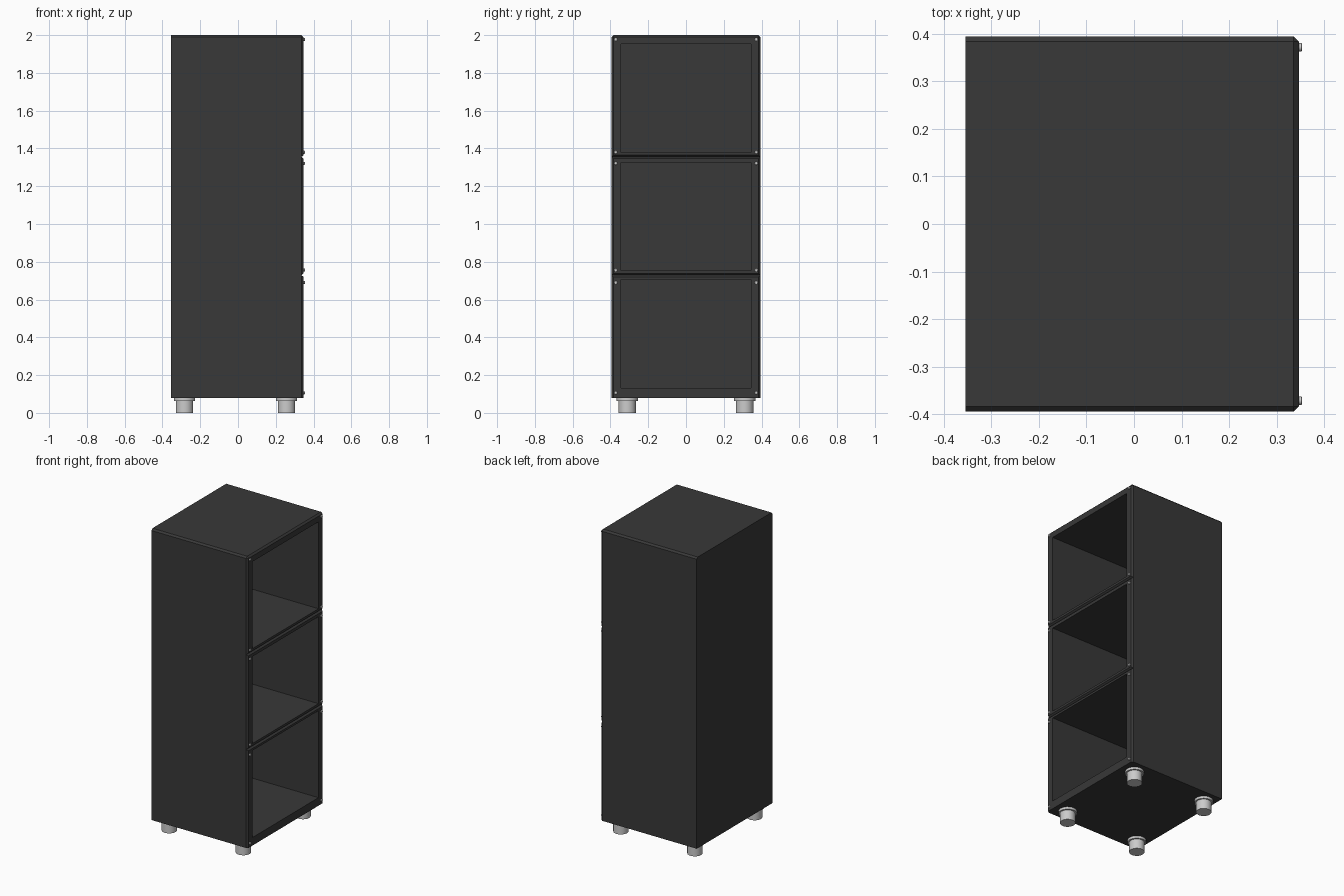
import bpy, bmesh
from math import pi
from mathutils import Matrix, Vector

if "Cube" in bpy.data.objects:
    bpy.data.objects.remove(bpy.data.objects["Cube"])

XB, XF, HY, Z0, Z1 = -0.355, 0.347, 0.395, 0.08, 2.0
dark = bpy.data.materials.new("dark_paint")
dark.diffuse_color = (0.04, 0.04, 0.04, 1)
dark.use_nodes = True
dark.node_tree.nodes["Principled BSDF"].inputs["Base Color"].default_value = dark.diffuse_color


def finish(bm, name, mat=None):
    bmesh.ops.recalc_face_normals(bm, faces=bm.faces)
    me = bpy.data.meshes.new(name)
    bm.to_mesh(me)
    bm.free()
    ob = bpy.data.objects.new(name, me)
    bpy.context.collection.objects.link(ob)
    if mat:
        me.materials.append(mat)
    return ob


def add_box(bm, lo, hi):
    lo, hi = Vector(lo), Vector(hi)
    m = Matrix.Translation((lo + hi) / 2) @ Matrix.Diagonal((*(hi - lo), 1))
    bmesh.ops.create_cube(bm, size=1, matrix=m)


def prism_y(bm, pts, half):
    # closed (x, z) outline extruded along y
    f = bm.faces.new([bm.verts.new((x, -half, z)) for x, z in pts])
    ext = bmesh.ops.extrude_face_region(bm, geom=[f])["geom"]
    vs = [v for v in ext if isinstance(v, bmesh.types.BMVert)]
    bmesh.ops.translate(bm, verts=vs, vec=(0, 2 * half, 0))


def lathe(name, profile, segs, matrices):
    # (radius, height) outline spun around z and copied to every matrix
    for i, m in enumerate(matrices):
        bm = bmesh.new()
        vs = [bm.verts.new((r, 0, h)) for r, h in profile]
        es = [bm.edges.new(p) for p in zip(vs, vs[1:])]
        bmesh.ops.spin(bm, geom=vs + es, axis=(0, 0, 1), cent=(0, 0, 0),
                       angle=2 * pi, steps=segs)
        bmesh.ops.remove_doubles(bm, verts=bm.verts, dist=1e-5)
        bmesh.ops.transform(bm, matrix=m, verts=bm.verts)
        ob = finish(bm, f"{name}_{i + 1}")
        bpy.ops.object.select_all(action='DESELECT')
        ob.select_set(True)
        bpy.context.view_layer.objects.active = ob
        bpy.ops.object.shade_smooth_by_angle()


# cabinet shell with chamfered front and upper side edges
bm = bmesh.new()
add_box(bm, (XB, -HY, Z0), (XF, HY, Z1))
edges = []
for e in bm.edges:
    a, b = (v.co for v in e.verts)
    front = min(a.x, b.x) > 0 and max(a.z, b.z) > 1
    top_side = min(a.z, b.z) > 1 and abs(a.y - b.y) < 0.01
    if front or top_side:
        edges.append(e)
bmesh.ops.bevel(bm, geom=edges, offset=0.011, segments=1, affect='EDGES')
cabinet = finish(bm, "cabinet_shell", dark)

# three open compartments and the V grooves between the front frames
bm = bmesh.new()
for lo, hi in ((0.133, 0.706), (0.753, 1.326), (1.379, 1.952)):
    add_box(bm, (-0.335, -0.343, lo), (0.5, 0.343, hi))
for z in (0.729, 1.355):
    prism_y(bm, [(XF - 0.011, z), (XF + 0.011, z - 0.018), (XF + 0.011, z + 0.018)], 0.5)
cutter = finish(bm, "compartment_cutter")
cutter.hide_render = True
mod = cabinet.modifiers.new("openings", 'BOOLEAN')
mod.operation, mod.object, mod.solver = 'DIFFERENCE', cutter, 'EXACT'
bpy.context.view_layer.objects.active = cabinet
bpy.ops.object.modifier_apply(modifier=mod.name)
bpy.data.objects.remove(cutter)

# round feet with mounting flange
lathe("foot", [(0, 0), (0.046, 0), (0.046, 0.064), (0.056, 0.064), (0.056, 0.081), (0, 0.081)], 32,
      [Matrix.Translation((x, y, 0)) for x in (-0.283, 0.257) for y in (-0.311, 0.311)])

# frame screws at the corners of each compartment
lathe("frame_screw", [(0, -0.004), (0.0085, -0.004), (0.0085, 0.005), (0.007, 0.0065), (0, 0.0065)], 16,
      [Matrix.Translation((XF, y, z)) @ Matrix.Rotation(pi / 2, 4, 'Y')
       for z in (0.106, 0.69, 0.756, 1.321, 1.38, 1.977) for y in (-0.372, 0.372)])
